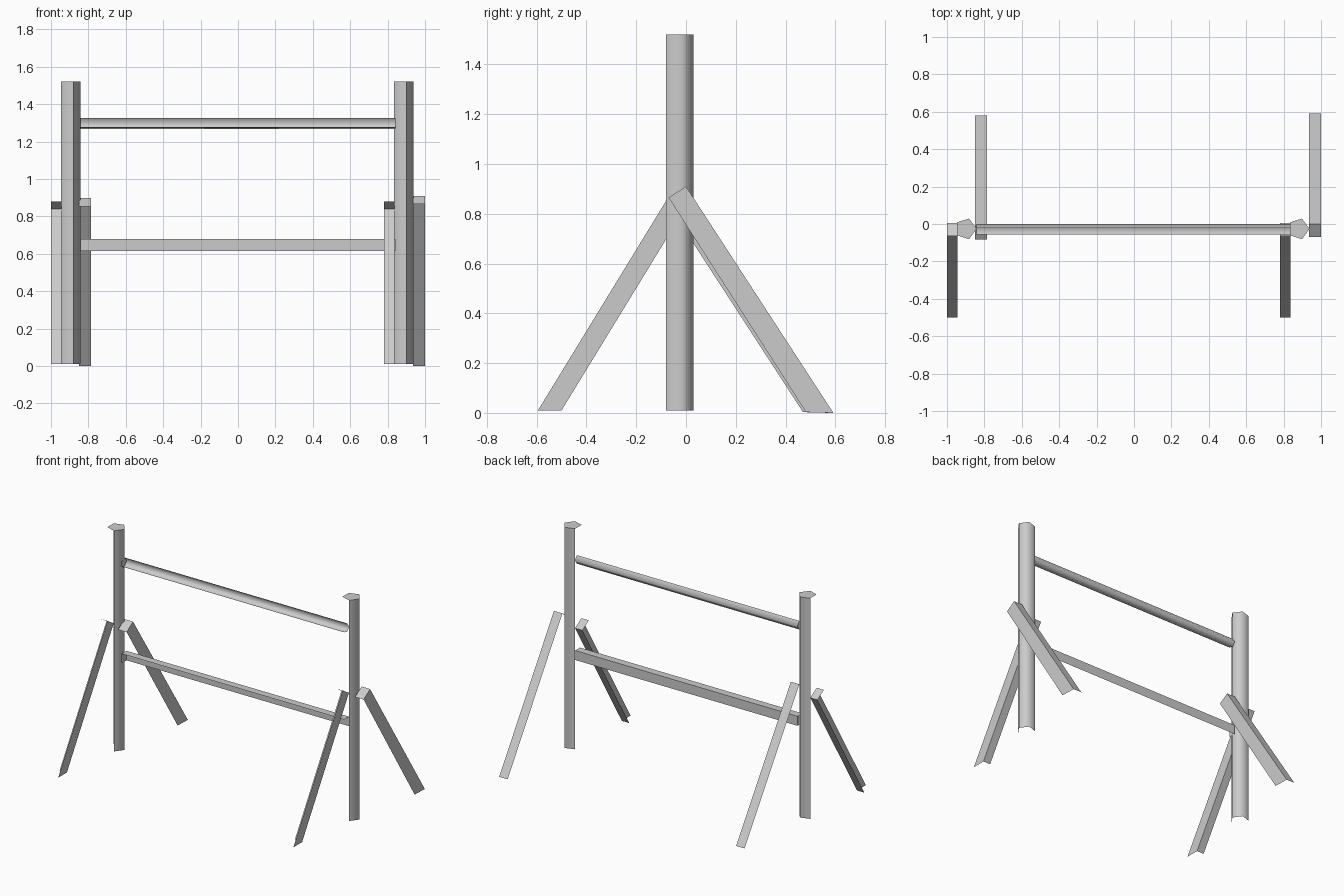
import bpy, bmesh, math
from mathutils import Vector

if "Cube" in bpy.data.objects:
    bpy.data.objects.remove(bpy.data.objects["Cube"], do_unlink=True)

grey = bpy.data.materials.new("plain_grey")
grey.use_nodes = True
grey.diffuse_color = (0.6, 0.6, 0.6, 1)
bsdf = grey.node_tree.nodes["Principled BSDF"]
bsdf.inputs["Base Color"].default_value = (0.6, 0.6, 0.6, 1)
bsdf.inputs["Roughness"].default_value = 0.8


def open_beam(name, capped, bare, sides):
    """Beam between two rings: one capped end, and only the first few sides."""
    bm = bmesh.new()
    a = [bm.verts.new(p) for p in capped]
    b = [bm.verts.new(p) for p in bare]
    bm.faces.new(a)
    for i in range(sides):
        bm.faces.new((a[i], b[i], b[i + 1], a[i + 1]))
    bmesh.ops.recalc_face_normals(bm, faces=bm.faces)
    # the cap must look away from the bare end
    cap = next(f for f in bm.faces if len(f.verts) == len(a) and set(f.verts) == set(a))
    if cap.normal.dot(a[0].co - b[0].co) < 0:
        bmesh.ops.reverse_faces(bm, faces=bm.faces)
    mesh = bpy.data.meshes.new(name)
    bm.to_mesh(mesh)
    bm.free()
    mesh.materials.append(grey)
    ob = bpy.data.objects.new(name, mesh)
    bpy.context.collection.objects.link(ob)
    return ob


def smooth(ob):
    bpy.ops.object.select_all(action="DESELECT")
    ob.select_set(True)
    bpy.context.view_layer.objects.active = ob
    bpy.ops.object.shade_smooth_by_angle(angle=math.radians(80))


def pentagon(radius):
    angles = [math.radians(72 * k) for k in range(-1, 4)]
    return [(radius * math.cos(t), radius * math.sin(t)) for t in angles]


def brace(name, x0, x1, first, second):
    """Angle-section leg; first and second are (top, foot) edges in y and z."""
    def ring(end):
        p, q = first[end], second[end]
        return [Vector((x1, *p)), Vector((x1, *q)),
                Vector((x0, *q)), Vector((x0, *p))]
    open_beam(name, ring(0), ring(1), 2)


# upright posts
for side, x in (("right", -0.9), ("left", 0.88)):
    section = pentagon(0.058)
    post = open_beam(side + "_post",
                     [(x + u, v - 0.026, 1.52) for u, v in section],
                     [(x + u, v - 0.026, 0.01) for u, v in section], 3)
    smooth(post)

# front braces, open towards the front
for side, x0, x1 in (("right", -1.0, -0.945), ("left", 0.78, 0.836)):
    brace(side + "_front_brace", x0, x1,
          ((-0.063, 0.88), (-0.595, 0.01)),
          ((0.006, 0.838), (-0.5, 0.01)))

# back braces, open underneath
for side, x0, x1, dy, dz in (("right", -0.85, -0.786, -0.012, -0.012),
                             ("left", 0.936, 1.0, 0, 0)):
    brace(side + "_back_brace", x0, x1,
          ((-0.07 + dy, 0.865 + dz), (0.482 + dy, 0.003)),
          ((0.0 + dy, 0.91 + dz), (0.592 + dy, 0.0)))

# upper rail, open at the front
section = [(u - 0.032, 1.296 - v) for u, v in pentagon(0.031)]
rail = open_beam("upper_rail", [(-0.842, y, z) for y, z in section],
                 [(0.842, y, z) for y, z in section], 3)
smooth(rail)

# lower rail, back and top sheets
section = [(-0.003, 0.615), (-0.003, 0.68), (-0.055, 0.68), (-0.055, 0.615)]
open_beam("lower_rail", [(-0.842, y, z) for y, z in section],
          [(0.842, y, z) for y, z in section], 2)
